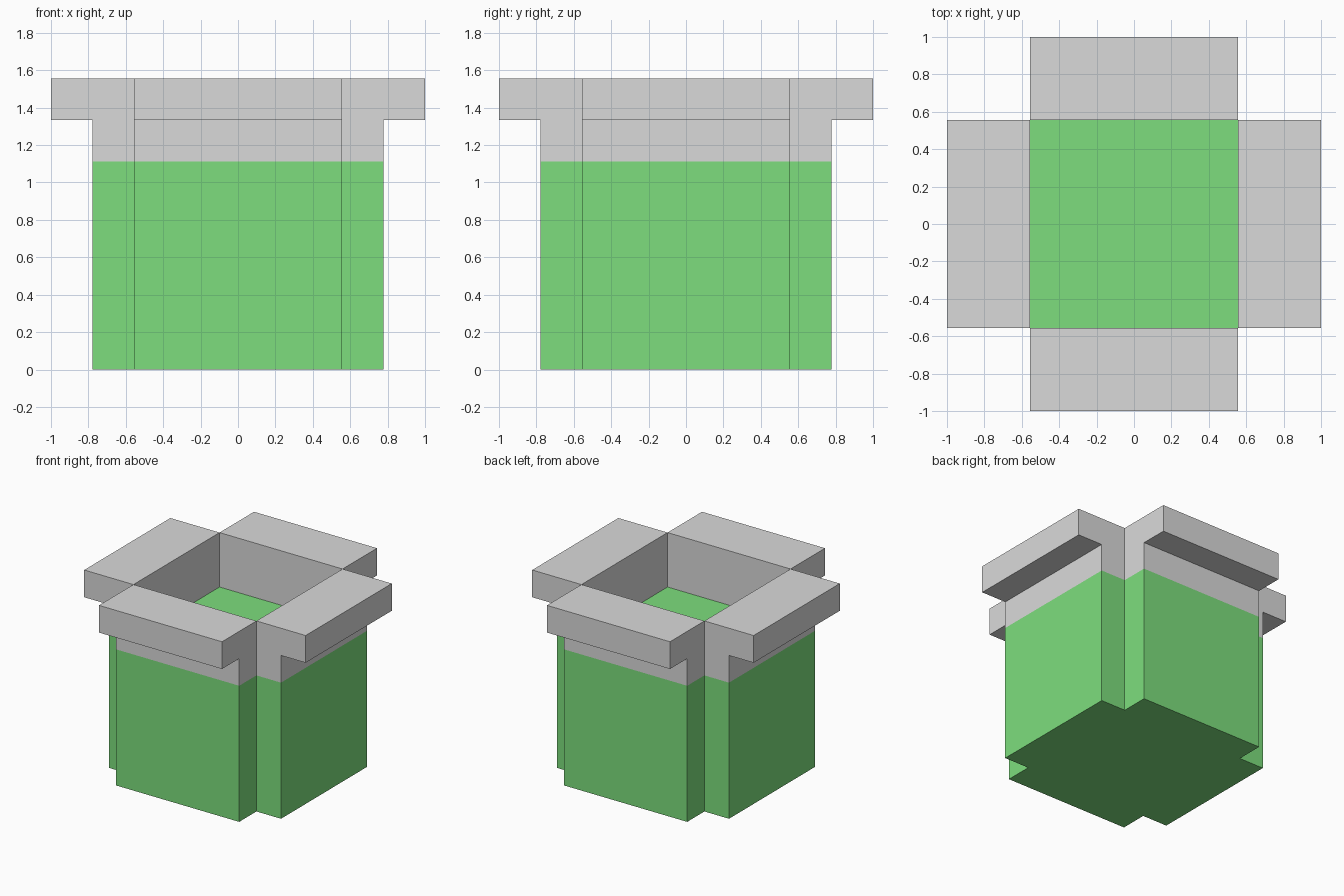
import bpy, bmesh, math
from mathutils import Matrix

if "Cube" in bpy.data.objects:
    bpy.data.objects.remove(bpy.data.objects["Cube"])

U = 1 / 9                      # modelling unit
INNER, OUTER, LIP = 5 * U, 7 * U, 9 * U
FILL, LIP_Z, TOP = 10 * U, 12 * U, 14 * U


def material(name, rgb):
    m = bpy.data.materials.new(name)
    m.diffuse_color = (*rgb, 1)
    m.use_nodes = True
    m.node_tree.nodes["Principled BSDF"].inputs["Base Color"].default_value = m.diffuse_color
    return m


def extrude(bm, points, offset):
    """Close a flat outline and extrude it into a solid."""
    face = bm.faces.new([bm.verts.new(p) for p in points])
    ext = bmesh.ops.extrude_face_region(bm, geom=[face], use_keep_orig=True)
    verts = [g for g in ext["geom"] if isinstance(g, bmesh.types.BMVert)]
    bmesh.ops.translate(bm, verts=verts, vec=offset)


def finish(name, bm, mat):
    bmesh.ops.recalc_face_normals(bm, faces=bm.faces)
    me = bpy.data.meshes.new(name)
    bm.to_mesh(me)
    bm.free()
    me.materials.append(mat)
    ob = bpy.data.objects.new(name, me)
    bpy.context.collection.objects.link(ob)


grey = material("stone grey", (0.70, 0.70, 0.70))
green = material("leaf green", (0.205, 0.73, 0.205))

# Green body: plus-shaped outline extruded up to the fill level
arm = [(OUTER, -INNER), (OUTER, INNER), (INNER, INNER)]
outline = []
for i in range(4):
    c, s = round(math.cos(i * math.pi / 2)), round(math.sin(i * math.pi / 2))
    outline += [(x * c - y * s, x * s + y * c, 0) for x, y in arm]
bm = bmesh.new()
extrude(bm, outline, (0, 0, FILL))
finish("green_body", bm, green)

# Grey walls: stepped profile with an overhanging lip, one per side
profile = [(INNER, FILL), (OUTER, FILL), (OUTER, LIP_Z),
           (LIP, LIP_Z), (LIP, TOP), (INNER, TOP)]
for i, side in enumerate(("right", "back", "left", "front")):
    bm = bmesh.new()
    extrude(bm, [(r, -INNER, z) for r, z in profile], (0, 2 * INNER, 0))
    bm.transform(Matrix.Rotation(i * math.pi / 2, 4, "Z"))
    finish(side + "_rim_wall", bm, grey)
